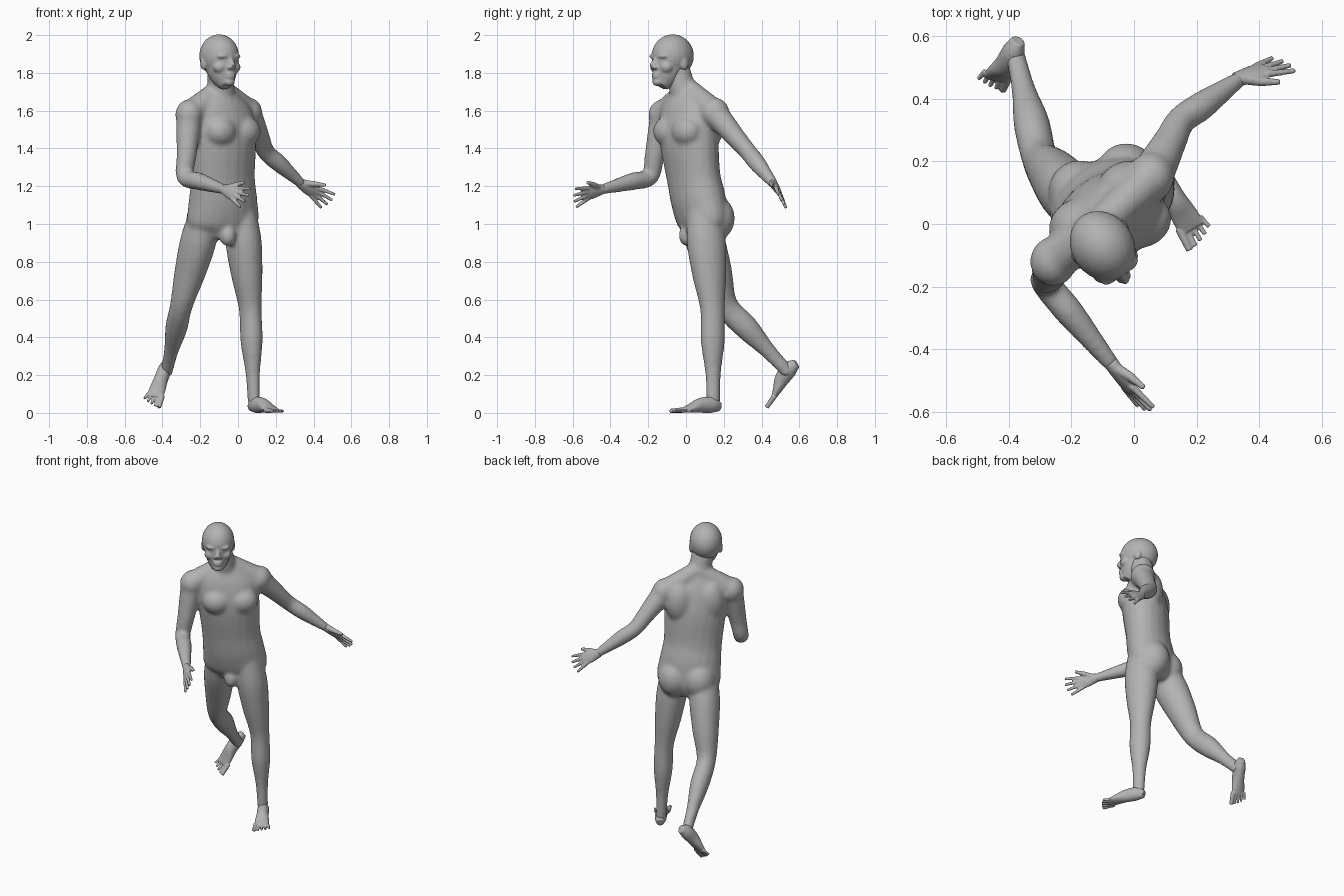
import bpy, bmesh, math
from mathutils import Vector, Matrix

cube = bpy.data.objects.get("Cube")
if cube:
    bpy.data.objects.remove(cube, do_unlink=True)

skin = bpy.data.materials.new("plain_grey")
skin.use_nodes = True
grey = (.45, .45, .45, 1)
skin.diffuse_color = grey
skin.node_tree.nodes["Principled BSDF"].inputs["Base Color"].default_value = grey


def spline(rows, steps=4):
    """Smooth curve passing through every row."""
    rows = [Vector(row) for row in rows]
    padded = [rows[0], *rows, rows[-1]]
    curve = []
    for before, start, end, after in zip(padded, padded[1:], padded[2:], padded[3:]):
        slope_in, slope_out = (end - before) / 2, (after - start) / 2
        chord = end - start
        for step in range(steps):
            t = step / steps
            bend = (slope_in - chord) * (1 - t) + (chord - slope_out) * t
            curve.append(start.lerp(end, t) + bend * t * (1 - t))
    return curve + [rows[-1]]


def tube(bm, rows, yaw=(0, 0), matrix=Matrix(), sides=20):
    """Loft of ellipses; each row is x, y, z, half width, half depth."""
    points = spline(rows)
    last = len(points) - 1
    rings = []
    for i, point in enumerate(points):
        ahead, behind = points[min(i + 1, last)], points[max(i - 1, 0)]
        tangent = (ahead.xyz - behind.xyz).normalized()
        angle = math.radians(yaw[0] + (yaw[1] - yaw[0]) * i / last)
        side = Vector((math.cos(angle), math.sin(angle), 0))
        side = (side - tangent * side.dot(tangent)).normalized()
        deep = tangent.cross(side)
        ring = []
        for k in range(sides):
            turn = math.tau * k / sides
            offset = side * point[3] * math.cos(turn) + deep * point[4] * math.sin(turn)
            ring.append(bm.verts.new(matrix @ (point.xyz + offset)))
        rings.append(ring)
    for lower, upper in zip(rings, rings[1:]):
        for k in range(sides):
            n = (k + 1) % sides
            bm.faces.new((lower[k], lower[n], upper[n], upper[k]))
    bm.faces.new(rings[0][::-1])
    bm.faces.new(rings[-1])


def taper(bm, start, end, thick, thin, matrix=Matrix()):
    """Round rod that narrows towards its end."""
    rows = [(*start, thick, thick), (*end, thin, thin)]
    tube(bm, rows, (70, 70), matrix, sides=12)


def limb(bm, joints, girths, yaw, depth=1):
    """Two bones, with three girths along each after the root."""
    root, middle, tip = (Vector(joint) for joint in joints)
    centres = [root.lerp(middle, i / 3) for i in range(3)]
    centres += [middle.lerp(tip, i / 3) for i in range(4)]
    rows = [(*centre, girth, girth * depth) for centre, girth in zip(centres, girths)]
    tube(bm, rows, (yaw, yaw))


def blob(bm, centre, radii, matrix=Matrix()):
    place = matrix @ Matrix.Translation(centre) @ Matrix.Diagonal((*radii, 1))
    bmesh.ops.create_uvsphere(bm, u_segments=24, v_segments=16, radius=1, matrix=place)


def turned(x, y, degrees):
    return Matrix.Translation((x, y, 0)) @ Matrix.Rotation(math.radians(degrees), 4, 'Z')


def frame(origin, forward, up):
    """Local x runs forward and local z towards the upper side."""
    forward = Vector(forward).normalized()
    side = Vector(up).cross(forward).normalized()
    axes = Matrix((forward, side, forward.cross(side))).transposed()
    return Matrix.Translation(origin) @ axes.to_4x4()


def finish(bm, name, voxel, smoothing):
    """Fuse the overlapping pieces into one smooth skin."""
    bmesh.ops.recalc_face_normals(bm, faces=bm.faces)
    mesh = bpy.data.meshes.new(name)
    bm.to_mesh(mesh)
    bm.free()
    mesh.materials.append(skin)
    part = bpy.data.objects.new(name, mesh)
    bpy.context.collection.objects.link(part)
    fuse = part.modifiers.new("fuse", 'REMESH')
    fuse.mode = 'VOXEL'
    fuse.voxel_size = voxel
    fuse.use_smooth_shade = True
    soften = part.modifiers.new("soften", 'SMOOTH')
    soften.factor = .5
    soften.iterations = smoothing


# Torso, twisting from the hips to the shoulders
body = bmesh.new()
tube(body, [(-.08, .09, .92, .11, .08), (-.08, .09, 1, .195, .12), (-.08, .065, 1.13, .19, .135),
            (-.08, .04, 1.25, .18, .13), (-.08, .015, 1.45, .19, .138),
            (-.09, 0, 1.6, .18, .11), (-.09, 0, 1.7, .1, .065)], (18, 40))
tube(body, [(-.09, .01, 1.6, .08, .08), (-.09, -.02, 1.72, .07, .07), (-.1, -.06, 1.86, .07, .07)])

# Chest, shoulder blades and buttocks
chest, pelvis = turned(-.07, .01, 38), turned(-.08, .08, 20)
for side in (-.08, .08):
    blob(body, (side, -.07, 1.49), (.09, .075, .08), chest)
    blob(body, (side * 1.2, .07, 1.53), (.09, .07, .13), chest)
    blob(body, (side, .05, 1.03), (.1, .105, .12), pelvis)
blob(body, (0, -.075, .94), (.045, .05, .06), pelvis)

# Standing left leg and trailing right leg
leg_girths = (.075, .094, .082, .059, .058, .038, .032)
limb(body, [(.01, .09, 1.1), (.065, .14, .55), (.085, .145, .04)], leg_girths, 25, depth=1.13)
limb(body, [(-.16, .04, 1.1), (-.3, .21, .57), (-.38, .545, .21)], leg_girths, 20, depth=1.13)

# Bent right arm and left arm swung back, with slopes up to the neck
arm_girths = (.07, .062, .053, .047, .047, .037, .026)
neck_base = (-.09, .01, 1.72)
right_shoulder, right_wrist = (-.258, -.12, 1.58), (-.065, -.455, 1.18)
left_shoulder, left_wrist = (.055, .15, 1.59), (.34, .465, 1.21)
limb(body, [right_shoulder, (-.28, -.19, 1.25), right_wrist], arm_girths, 38)
limb(body, [left_shoulder, (.15, .33, 1.38), left_wrist], arm_girths, -50)
for shoulder in (right_shoulder, left_shoulder):
    blob(body, shoulder, (.074, .08, .08))
    taper(body, neck_base, shoulder, .055, .072)
finish(body, "body", voxel=.01, smoothing=14)

# Head: skull, jaw, nose, chin and lips
head = bmesh.new()
facing = turned(-.1, -.07, 34)
blob(head, (0, 0, 1.89), (.1, .117, .114), facing)
tube(head, [(0, -.01, 1.88, .09, .11), (0, -.03, 1.82, .08, .092), (0, -.052, 1.77, .062, .07),
            (0, -.075, 1.73, .035, .038)], matrix=facing)
taper(head, (0, -.1, 1.89), (0, -.132, 1.835), .01, .016, facing)
blob(head, (0, -.1, 1.752), (.03, .024, .022), facing)
for height in (1.778, 1.793):
    blob(head, (0, -.113, height), (.028, .014, .009), facing)

# Brows, cheeks, nostrils and ears
for side in (-1, 1):
    blob(head, (side * .036, -.092, 1.888), (.036, .024, .014), facing)
    blob(head, (side * .042, -.07, 1.83), (.04, .037, .034), facing)
    blob(head, (side * .012, -.122, 1.83), (.014, .014, .011), facing)
    blob(head, (side * .09, .015, 1.85), (.014, .024, .035), facing)
finish(head, "head", voxel=.006, smoothing=5)


def hand(name, matrix, thumb):
    """Palm, four fanned fingers and a thumb; thumb is 1 or -1 for its side."""
    bm = bmesh.new()
    tube(bm, [(-.02, 0, 0, .026, .024), (.05, 0, 0, .039, .018), (.1, 0, 0, .036, .011)], (90, 90), matrix)
    for i, length in enumerate((.08, .09, .085, .07)):
        across = thumb * (.03 - .02 * i)
        taper(bm, (.08, across, 0), (.095 + length, across * 1.8, -.01), .012, .008, matrix)
    knuckle = (.05, thumb * .045, -.01)
    taper(bm, (.01, thumb * .015, 0), knuckle, .018, .015, matrix)
    taper(bm, knuckle, (.1, thumb * .075, -.015), .015, .009, matrix)
    finish(bm, name, voxel=.005, smoothing=2)


hand("right_hand", frame(right_wrist, (.1, -.14, -.04), (-.75, -.6, .35)), thumb=1)
hand("left_hand", frame(left_wrist, (.13, .05, -.08), (0, .87, .5)), thumb=-1)


def foot(name, matrix, outer):
    """Heel to ball, then five toes; outer is the side of the little toe."""
    bm = bmesh.new()
    tube(bm, [(-.015, 0, .03, .022, .024), (.03, 0, .042, .036, .042), (.1, 0, .04, .037, .04),
              (.16, 0, .025, .043, .025), (.21, 0, .013, .044, .012)], (90, 90), matrix)
    for i in range(5):
        across = outer * (.019 * i - .035)
        girth = .009 if i else .015
        taper(bm, (.19, across, girth), (.265 - .002 * i * i, across * 1.2, .01), girth, girth * .8, matrix)
    finish(bm, name, voxel=.004, smoothing=2)


foot("left_foot", frame((.077, .165, 0), (.13, -.215, 0), (0, 0, 1)), outer=1)
foot("right_foot", frame((-.375, .6, .23), (-.085, -.16, -.2), (0, -.75, .6)), outer=-1)
